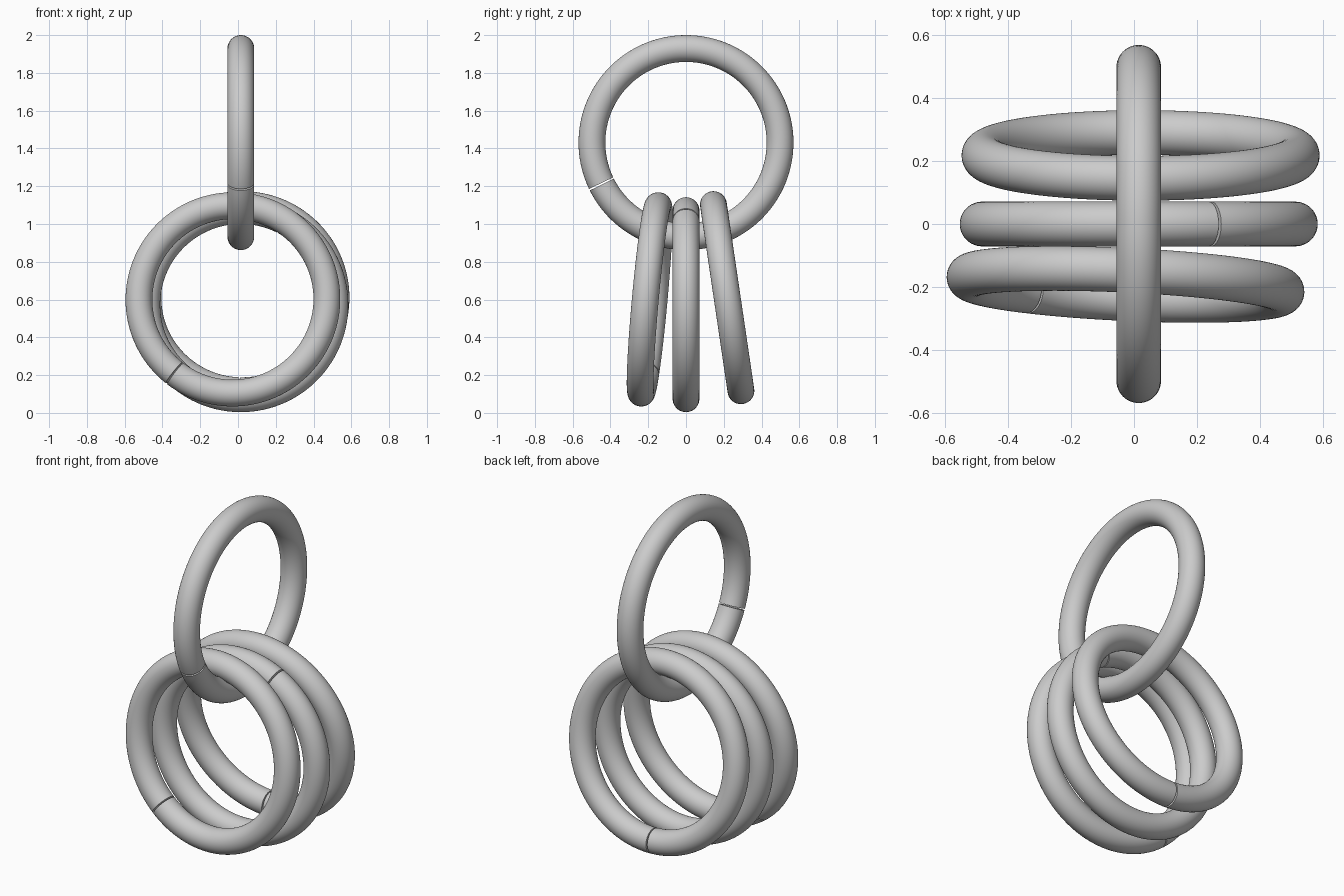
import bpy, bmesh
from math import radians, pi, cos, sin
from mathutils import Matrix, Vector

if "Cube" in bpy.data.objects:
    bpy.data.objects.remove(bpy.data.objects["Cube"], do_unlink=True)

MAJOR, MINOR, GAP = 0.498, 0.071, 0.008   # ring radius, wire radius, slit width

steel = bpy.data.materials.new("grey_metal")
steel.use_nodes = True
GREY = (0.6, 0.6, 0.6, 1)
steel.diffuse_color = GREY
steel.node_tree.nodes["Principled BSDF"].inputs["Base Color"].default_value = GREY


def split_ring(name, centre, slit, tilt=0, yaw=0):
    """Round wire swept into an upright ring with a narrow slit at the given angle."""
    bm = bmesh.new()
    half = GAP / MAJOR / 2
    start = radians(slit) + half
    # wire section at one side of the slit
    section = (Matrix.Rotation(-start, 4, 'Y') @ Matrix.Translation((MAJOR, 0, 0)))
    bmesh.ops.create_circle(bm, segments=48, radius=MINOR, matrix=section)
    bmesh.ops.spin(bm, geom=bm.verts[:] + bm.edges[:], cent=(0, 0, 0),
                   axis=(0, -1, 0), angle=2 * pi - 2 * half, steps=128)
    # flat ends facing the slit
    bmesh.ops.holes_fill(bm, edges=[e for e in bm.edges if e.is_boundary], sides=0)
    bmesh.ops.recalc_face_normals(bm, faces=bm.faces[:])
    mesh = bpy.data.meshes.new(name)
    bm.to_mesh(mesh)
    bm.free()
    mesh.materials.append(steel)
    ring = bpy.data.objects.new(name, mesh)
    bpy.context.collection.objects.link(ring)
    ring.location = centre
    ring.rotation_euler = (radians(tilt), 0, radians(yaw))
    bpy.ops.object.select_all(action='DESELECT')
    ring.select_set(True)
    bpy.context.view_layer.objects.active = ring
    bpy.ops.object.shade_smooth_by_angle(angle=radians(40))
    return ring


# upper ring holding the three hanging ones
split_ring("upper_ring", (0.015, 0, 1.431), 206, yaw=90)
split_ring("front_hanging_ring", (-0.027, -0.192, 0.601), 232, tilt=-5.2, yaw=-2.7)
split_ring("middle_hanging_ring", (0.015, 0, 0.573), 63)
split_ring("back_hanging_ring", (0.021, 0.218, 0.61), 268, tilt=8.4)
